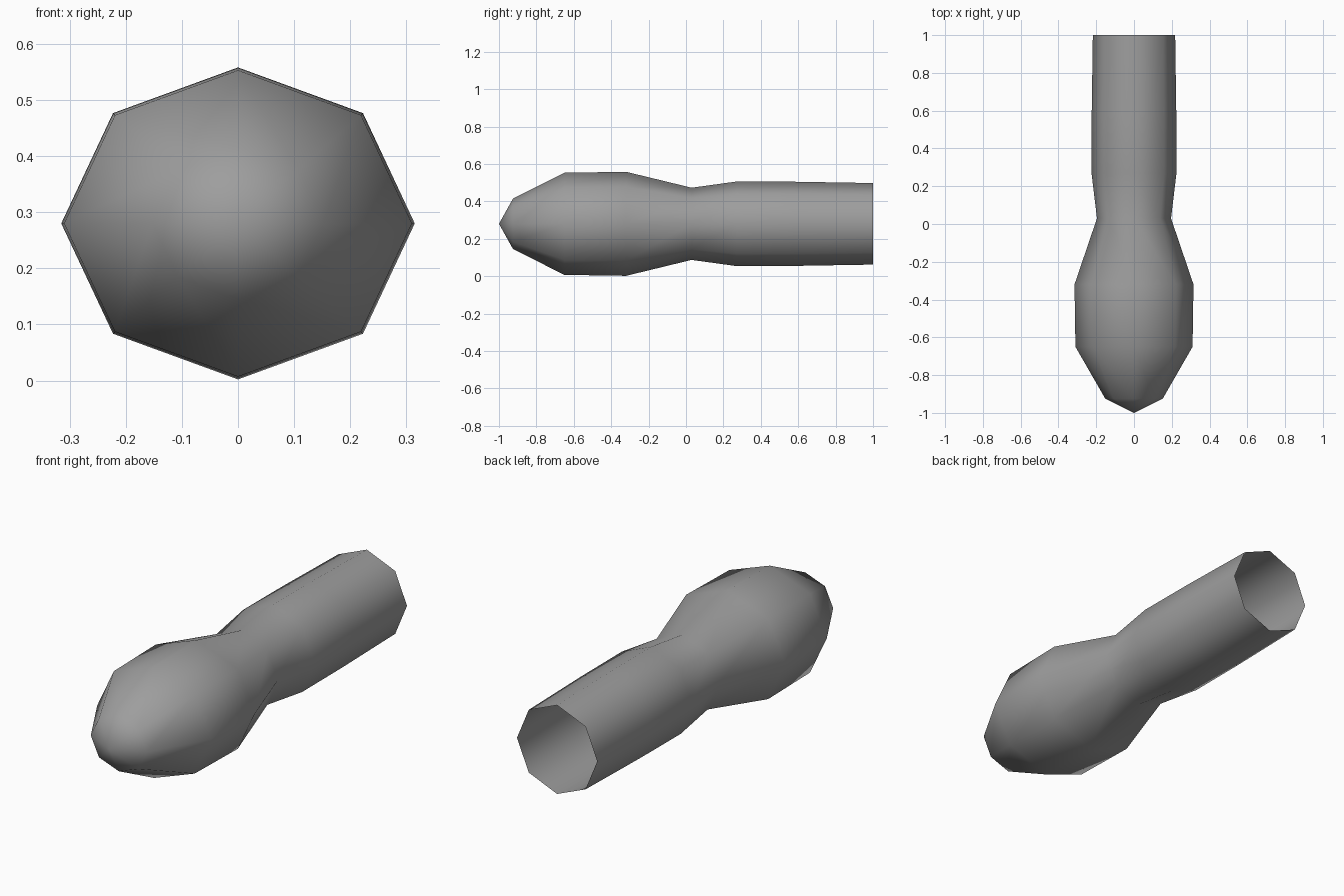
import bpy, bmesh, math

cube = bpy.data.objects.get("Cube")
if cube:
    bpy.data.objects.remove(cube, do_unlink=True)

SIDES = 8
CENTRE_Z = 0.28
TIP_Y = -1.0
# Ring profile from nose to open end: y, half width, half height
RINGS = [
    (-0.925, 0.152, 0.135),
    (-0.65, 0.31, 0.273),
    (-0.32, 0.315, 0.278),
    (0.03, 0.196, 0.193),
    (0.27, 0.225, 0.226),
    (0.58, 0.224, 0.225),
    (1.0, 0.218, 0.218),
]

# Plain grey material
grey = bpy.data.materials.new("plain_grey")
grey.use_nodes = True
colour = (0.34, 0.34, 0.34, 1.0)
grey.diffuse_color = colour
grey.node_tree.nodes["Principled BSDF"].inputs["Base Color"].default_value = colour

# Octagonal shell, closed to a point at the nose and open at the back
bm = bmesh.new()
rings = []
for y, rx, rz in RINGS:
    angles = [math.tau * i / SIDES for i in range(SIDES)]
    rings.append([bm.verts.new((rx * math.cos(a), y, CENTRE_Z + rz * math.sin(a)))
                  for a in angles])

tip = bm.verts.new((0, TIP_Y, CENTRE_Z))
for i in range(SIDES):
    j = (i + 1) % SIDES
    bm.faces.new((tip, rings[0][i], rings[0][j]))
    for a, b in zip(rings, rings[1:]):
        bm.faces.new((a[i], b[i], b[j], a[j]))

for face in bm.faces:
    face.smooth = True
bm.normal_update()
# Make every face point away from the long axis
for face in bm.faces:
    c = face.calc_center_median()
    if face.normal.x * c.x + face.normal.z * (c.z - CENTRE_Z) < 0:
        face.normal_flip()

mesh = bpy.data.meshes.new("bulbed_tube")
bm.to_mesh(mesh)
bm.free()
mesh.materials.append(grey)
tube = bpy.data.objects.new("bulbed_tube", mesh)
bpy.context.collection.objects.link(tube)
